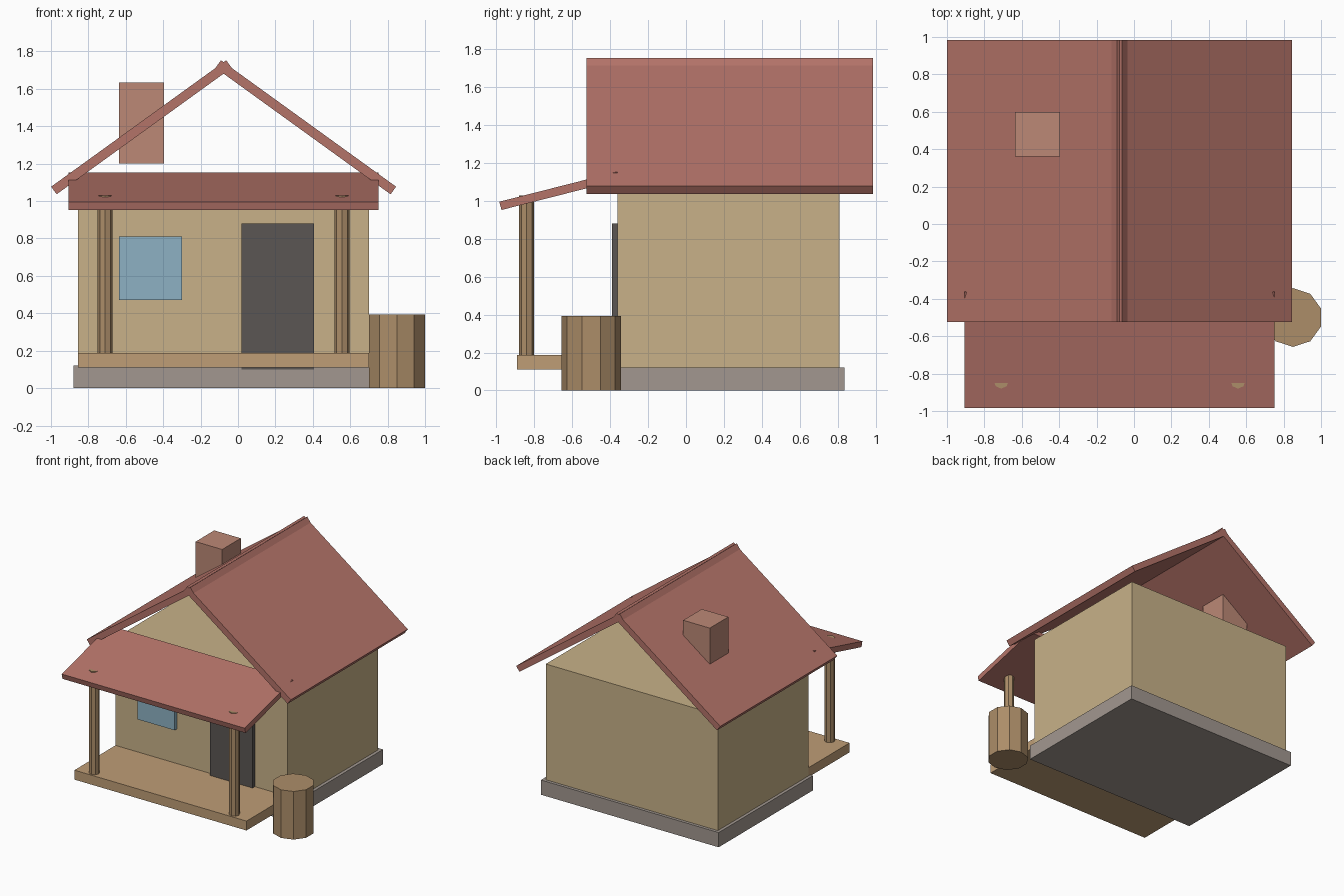
import bpy
import bmesh
import math

if "Cube" in bpy.data.objects:
    bpy.data.objects.remove(bpy.data.objects["Cube"])


def material(name, rgb):
    m = bpy.data.materials.new(name)
    m.diffuse_color = (*[c ** 2.2 for c in rgb], 1)
    m.use_nodes = True
    m.node_tree.nodes["Principled BSDF"].inputs["Base Color"].default_value = m.diffuse_color
    return m


WALL = material("plaster", (0.78, 0.69, 0.53))
ROOF = material("roof_tile", (0.70, 0.45, 0.41))
BRICK = material("brick", (0.73, 0.53, 0.46))
STONE = material("stone", (0.63, 0.59, 0.56))
DECK = material("deck_wood", (0.74, 0.61, 0.46))
WOOD = material("post_wood", (0.67, 0.55, 0.41))
DOOR = material("door_dark", (0.36, 0.34, 0.33))
GLASS = material("glass", (0.55, 0.69, 0.76))


def finish(name, bm, mat):
    bmesh.ops.recalc_face_normals(bm, faces=bm.faces[:])
    mesh = bpy.data.meshes.new(name)
    bm.to_mesh(mesh)
    bm.free()
    mesh.materials.append(mat)
    obj = bpy.data.objects.new(name, mesh)
    bpy.context.collection.objects.link(obj)
    return obj


def box(name, x, y, z, mat):
    """Box from (min, max) ranges."""
    bm = bmesh.new()
    bmesh.ops.create_cube(bm, size=1)
    for v in bm.verts:
        v.co = [r[0] if c < 0 else r[1] for c, r in zip(v.co, (x, y, z))]
    return finish(name, bm, mat)


def prism(name, x, y, z, radius, sides, mat):
    """Upright cylinder with one corner facing front."""
    bm = bmesh.new()
    step = 2 * math.pi / sides
    ring = [bm.verts.new((x + radius * math.sin(i * step),
                          y - radius * math.cos(i * step), z[0])) for i in range(sides)]
    base = bm.faces.new(ring)
    top = bmesh.ops.extrude_face_region(bm, geom=[base], use_keep_orig=True)["geom"]
    for v in top:
        if isinstance(v, bmesh.types.BMVert):
            v.co.z = z[1]
    return finish(name, bm, mat)


def slab(name, low, high, thick, span, axis, mat):
    """Sloping board: top edge low->high in the (axis, z) plane, swept over span."""
    du, dz = high[0] - low[0], high[1] - low[1]
    length = math.hypot(du, dz)
    side = math.copysign(1, du)
    off = (side * dz / length * thick, -side * du / length * thick)
    corners = [low, high, (high[0] + off[0], high[1] + off[1]),
               (low[0] + off[0], low[1] + off[1])]
    bm = bmesh.new()
    rings = [[bm.verts.new((u, s, z) if axis == "x" else (s, u, z)) for u, z in corners]
             for s in span]
    bm.faces.new(rings[0])
    bm.faces.new(rings[1])
    for i in range(4):
        j = (i + 1) % 4
        bm.faces.new((rings[0][i], rings[0][j], rings[1][j], rings[1][i]))
    return finish(name, bm, mat)


MID = -0.077  # centre line of the house

# House body
box("foundation", (-0.88, 0.726), (-0.385, 0.835), (0, 0.12), STONE)
box("walls", (-0.855, 0.70), (-0.36, 0.81), (0.12, 1.065), WALL)
box("door", (0.02, 0.405), (-0.39, -0.35), (0.10, 0.88), DOOR)
box("window", (-0.635, -0.30), (-0.39, -0.35), (0.47, 0.81), GLASS)
box("chimney", (-0.635, -0.395), (0.36, 0.60), (1.20, 1.635), BRICK)

# Main roof: two boards that cross slightly at the ridge
for side, s in (("left", -1), ("right", 1)):
    slab(f"roof_{side}", (MID + s * 0.922, 1.077), (MID - s * 0.014, 1.753),
         0.05, (-0.525, 0.985), "x", ROOF)

# Porch
box("porch_deck", (-0.855, 0.70), (-0.89, -0.36), (0.11, 0.187), DECK)
slab("porch_roof", (-0.984, 0.995), (-0.363, 1.153), 0.045, (-0.905, 0.75), "y", ROOF)
for side, s in (("left", -1), ("right", 1)):
    prism(f"porch_post_{side}", MID + s * 0.633, -0.84, (0.187, 1.029), 0.04, 8, WOOD)

# Barrel beside the porch
prism("barrel", 0.85, -0.50, (0, 0.393), 0.157, 10, WOOD)
